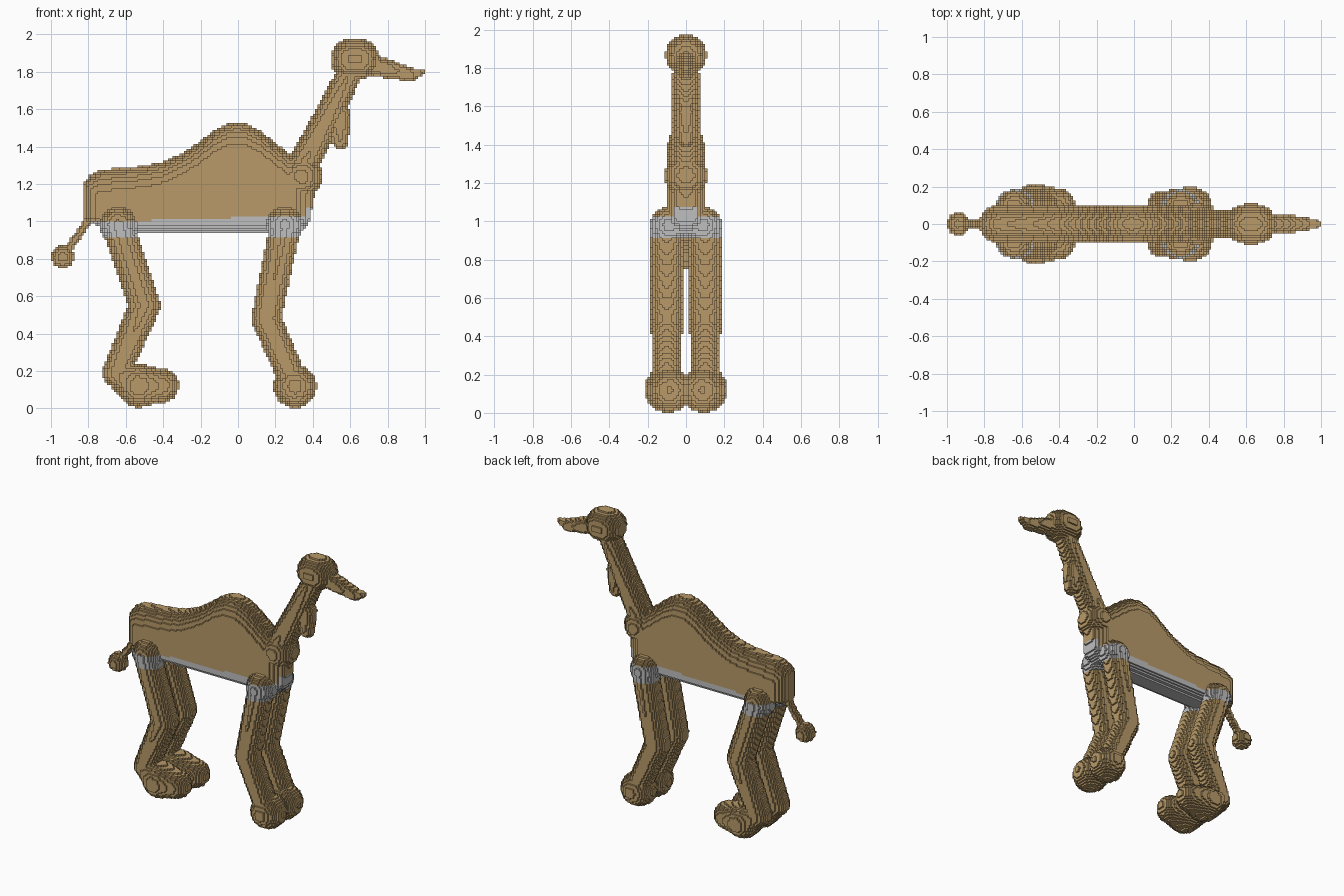
import bpy, bmesh, math
from mathutils import Vector

cube = bpy.data.objects.get("Cube")
if cube:
    bpy.data.objects.remove(cube, do_unlink=True)

V = 0.0125          # size of one block
cells = {}          # block index -> name of the part that owns it


def centre(c):
    return Vector(((c[0] + 0.5) * V, (c[1] + 0.5) * V, (c[2] + 0.5) * V))


def block_range(lo, hi):
    return range(math.floor(lo / V), math.ceil(hi / V))


def fill(part, lo, hi, inside):
    """Give the part every free block whose centre lies inside the solid."""
    for i in block_range(lo[0], hi[0]):
        for j in block_range(lo[1], hi[1]):
            for k in block_range(max(lo[2], 0), hi[2]):
                c = (i, j, k)
                if c not in cells and inside(centre(c)):
                    cells[c] = part


def limb(part, *points):
    """Chain of tapered round segments; each point is (x, y, z, radius)."""
    if len(points) == 1:
        points = points * 2
    for p, q in zip(points, points[1:]):
        a, b = Vector(p[:3]), Vector(q[:3])
        d = b - a
        n = max(d.length_squared, 1e-9)

        def inside(v):
            t = min(max((v - a).dot(d) / n, 0), 1)
            r = p[3] + (q[3] - p[3]) * t
            return (v - a - d * t).length_squared < r * r

        r = max(p[3], q[3])
        fill(part, [min(s, t) - r for s, t in zip(a, b)],
             [max(s, t) + r for s, t in zip(a, b)], inside)


def sample(profile, x):
    for (x0, z0), (x1, z1) in zip(profile, profile[1:]):
        if x <= x1:
            return z0 + (z1 - z0) * (x - x0) / (x1 - x0)
    return profile[-1][1]


def rounded(depth, radius):
    """Width factor for a rounded edge at a depth below the outline."""
    if depth <= 0:
        return 0
    return math.sqrt(1 - (1 - min(depth / radius, 1)) ** 2)


# Body: back and belly outlines seen from the side, rounded across
back = [(-0.81, 1.22), (-0.79, 1.25), (-0.74, 1.275), (-0.6, 1.288), (-0.5, 1.298),
        (-0.4, 1.32), (-0.3, 1.365), (-0.2, 1.43), (-0.13, 1.485), (-0.07, 1.517),
        (-0.01, 1.53), (0.05, 1.52), (0.11, 1.49), (0.2, 1.42), (0.29, 1.35),
        (0.36, 1.29), (0.41, 1.2)]
belly = [(-0.81, 1.0), (-0.7, 0.95), (-0.62, 0.935), (0.33, 0.935), (0.38, 0.99),
         (0.41, 1.15)]


def in_body(v):
    w = min(rounded(sample(back, v.x) - v.z, 0.21),
            rounded(v.z - sample(belly, v.x), 0.08),
            rounded(v.x + 0.83, 0.13), rounded(0.415 - v.x, 0.2))
    return abs(v.y) < 0.106 * w


fill("body", (-0.82, -0.12, 0.9), (0.42, 0.12, 1.56), in_body)

# Neck, throat and head
limb("neck_base", (0.34, 0, 1.24, 0.113))
limb("neck", (0.325, 0, 1.26, 0.085), (0.45, 0, 1.5, 0.077), (0.605, 0, 1.81, 0.068))
limb("throat", (0.553, 0, 1.57, 0.052), (0.545, 0, 1.43, 0.045))
limb("head", (0.602, 0, 1.867, 0.108), (0.648, 0, 1.867, 0.108))
limb("snout", (0.74, 0, 1.83, 0.056), (0.92, 0, 1.785, 0.038), (0.985, 0, 1.798, 0.018))

# Tail with a round tuft
limb("tail_tuft", (-0.938, 0, 0.81, 0.062))
limb("tail", (-0.938, 0, 0.81, 0.022), (-0.78, 0, 1.03, 0.022))

# Legs, mirrored left and right
for side, s in (("left", 1), ("right", -1)):
    y = s * 0.1
    limb(side + "_hind_hip", (-0.64, s * 0.085, 0.98, 0.1))
    limb(side + "_hind_leg", (-0.635, y, 0.96, 0.085), (-0.5, y, 0.55, 0.085),
         (-0.65, y, 0.19, 0.075))
    limb(side + "_hind_foot", (-0.65, y, 0.19, 0.075), (-0.53, y, 0.122, 0.118),
         (-0.405, y, 0.12, 0.09))
    limb(side + "_front_hip", (0.25, s * 0.085, 0.98, 0.1))
    limb(side + "_front_leg", (0.25, y, 0.96, 0.083), (0.15, y, 0.48, 0.08),
         (0.30, y, 0.14, 0.075))
    limb(side + "_front_foot", (0.305, s * 0.085, 0.118, 0.115))


def material(name, colour):
    m = bpy.data.materials.new(name)
    m.use_nodes = True
    m.diffuse_color = colour
    m.node_tree.nodes["Principled BSDF"].inputs["Base Color"].default_value = colour
    return m


tan = material("tan_hide", (0.479, 0.323, 0.138, 1))
grey = material("grey_belly", (0.52, 0.52, 0.52, 1))


def is_grey(part, v):
    """Grey band along the belly and hips, rising at the chest."""
    if part.startswith("tail"):
        return False
    top = 1.02 + 0.03 * v.x
    if v.x > 0.3 and abs(v.y) < 0.06:
        top = 1.07
    return 0.918 < v.z < top


# Outer block faces: direction and its four corners, counter-clockwise
SIDES = []
for axis in range(3):
    u, w = (axis + 1) % 3, (axis + 2) % 3
    for sign in (1, -1):
        step = [0, 0, 0]
        step[axis] = sign
        corners = []
        for cu, cw in ((0, 0), (1, 0), (1, 1), (0, 1))[::sign]:
            k = [0, 0, 0]
            k[axis], k[u], k[w] = (sign + 1) // 2, cu, cw
            corners.append(k)
        SIDES.append((step, corners))

# One mesh per part, made of the faces that are open to the air
parts = {}
for c, part in cells.items():
    parts.setdefault(part, []).append(c)

for part, blocks in parts.items():
    bm = bmesh.new()
    verts = {}
    for c in blocks:
        colour = int(is_grey(part, centre(c)))
        for step, corners in SIDES:
            if (c[0] + step[0], c[1] + step[1], c[2] + step[2]) in cells:
                continue
            loop = []
            for k in corners:
                key = (c[0] + k[0], c[1] + k[1], c[2] + k[2])
                if key not in verts:
                    verts[key] = bm.verts.new([n * V for n in key])
                loop.append(verts[key])
            bm.faces.new(loop).material_index = colour
    mesh = bpy.data.meshes.new(part)
    bm.to_mesh(mesh)
    bm.free()
    mesh.materials.append(tan)
    mesh.materials.append(grey)
    bpy.context.collection.objects.link(bpy.data.objects.new(part, mesh))
